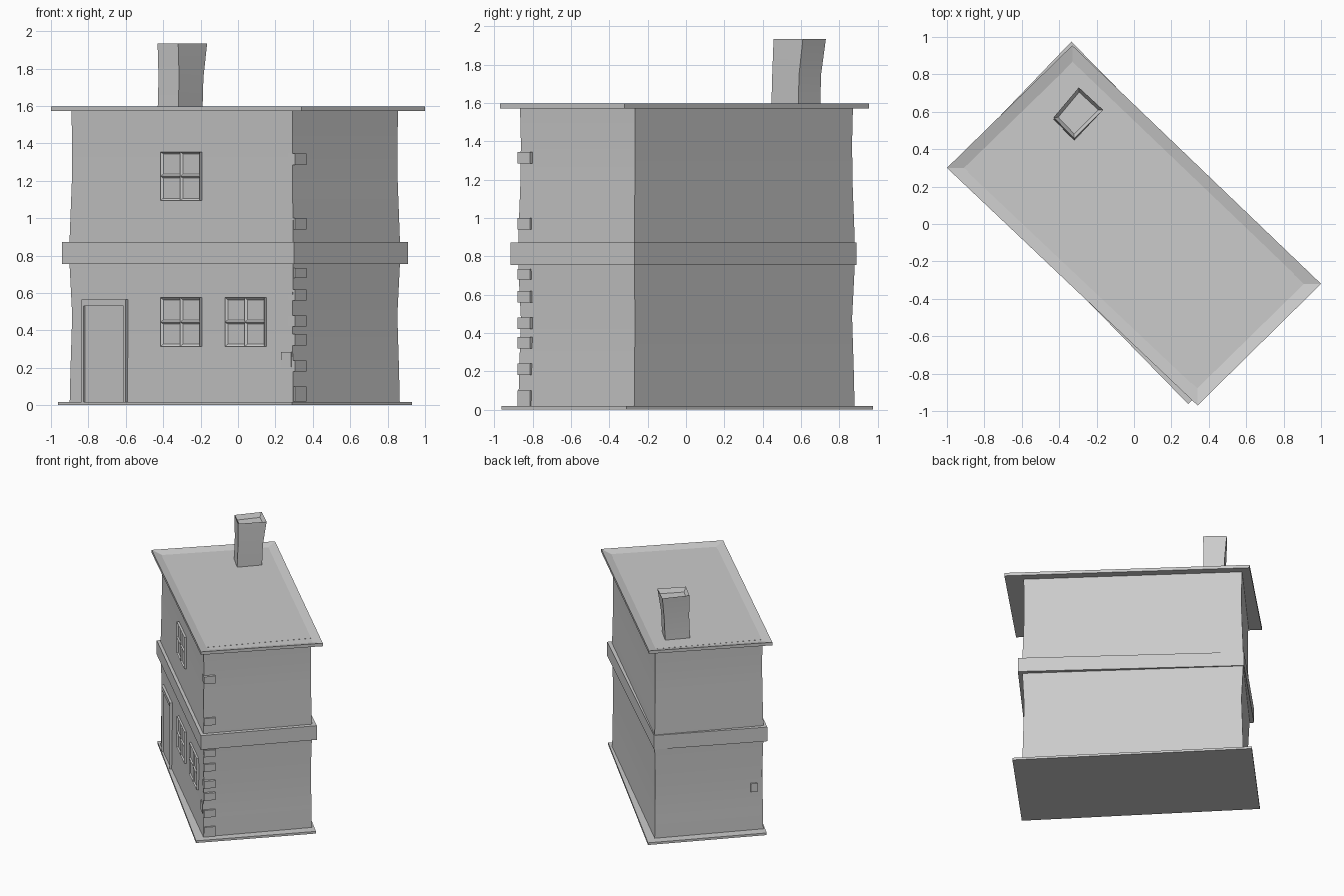
import bpy, bmesh, math
from mathutils import Matrix, Vector

if "Cube" in bpy.data.objects:
    bpy.data.objects.remove(bpy.data.objects["Cube"], do_unlink=True)

stone = bpy.data.materials.new("stone_grey")
stone.use_nodes = True
GREY = (0.6, 0.6, 0.6, 1)
stone.diffuse_color = GREY
stone.node_tree.nodes["Principled BSDF"].inputs["Base Color"].default_value = GREY


def finish(name, bm, smooth=False):
    bmesh.ops.recalc_face_normals(bm, faces=bm.faces)
    mesh = bpy.data.meshes.new(name)
    bm.to_mesh(mesh)
    bm.free()
    mesh.materials.append(stone)
    ob = bpy.data.objects.new(name, mesh)
    bpy.context.collection.objects.link(ob)
    if smooth:
        bpy.ops.object.select_all(action="DESELECT")
        ob.select_set(True)
        bpy.context.view_layer.objects.active = ob
        bpy.ops.object.shade_smooth_by_angle(angle=math.radians(30))
    return ob


def loft(name, rings, inset=0, depth=0, smooth=False):
    """Stack four-cornered rings (corners, z); optionally sink the top face."""
    bm = bmesh.new()
    loops = [[bm.verts.new((x, y, z)) for x, y in pts] for pts, z in rings]
    for low, high in zip(loops, loops[1:]):
        for i in range(4):
            j = (i + 1) % 4
            bm.faces.new((low[i], low[j], high[j], high[i]))
    bm.faces.new(loops[0][::-1])
    top = bm.faces.new(loops[-1])
    bm.normal_update()
    if inset:
        bmesh.ops.inset_individual(bm, faces=[top], thickness=inset)
        bm.normal_update()
        for v in top.verts:
            v.co.z -= depth
    return finish(name, bm, smooth)


def wall_frame(a, b):
    """Local x runs along the wall, local -y points out of it."""
    along = Vector((b[0] - a[0], b[1] - a[1], 0)).normalized()
    m = Matrix.Rotation(math.atan2(along.y, along.x), 4, "Z")
    return Matrix.Translation((a[0], a[1], 0)) @ m


def block(name, frame, s, z, out, back=0.04, panes=False):
    bm = bmesh.new()
    bmesh.ops.create_cube(bm, size=1)
    size = Vector((s[1] - s[0], out + back, z[1] - z[0]))
    mid = Vector(((s[0] + s[1]) / 2, (back - out) / 2, (z[0] + z[1]) / 2))
    bmesh.ops.scale(bm, vec=size, verts=bm.verts)
    bmesh.ops.translate(bm, vec=mid, verts=bm.verts)
    if panes:
        # split the outer face in four and sink each pane
        for axis in ((1, 0, 0), (0, 0, 1)):
            bmesh.ops.bisect_plane(bm, geom=bm.verts[:] + bm.edges[:] + bm.faces[:],
                                   plane_co=mid, plane_no=axis)
        bm.normal_update()
        outer = [f for f in bm.faces if f.normal.y < -0.9]
        bmesh.ops.inset_individual(bm, faces=outer, thickness=0.016)
        for v in {v for f in outer for v in f.verts}:
            v.co.y += 0.01
    bm.transform(frame)
    return finish(name, bm)


# Corners run: left, front, right, back
WALL = [(-0.9, 0.275), (0.295, -0.875), (0.865, -0.27), (-0.33, 0.88)]
BASE = [(-0.963, 0.32), (0.29, -0.963), (0.93, -0.31), (-0.335, 0.975)]
BAND = [(-0.94, 0.28), (0.3, -0.915), (0.91, -0.27), (-0.33, 0.89)]
ROOF = [(-1, 0.3), (0.34, -0.97), (1, -0.32), (-0.33, 0.955)]


def scaled(pts, k):
    return [(x * k, y * k) for x, y in pts]


# Ground slab, slightly waisted walls, storey band and sunken roof
loft("ground_slab", [(BASE, 0), (BASE, 0.018)])
profile = [(1, 0.01), (0.995, 0.2), (0.985, 0.48), (1, 0.74), (1, 0.9),
           (0.987, 1.2), (0.985, 1.4), (0.99, 1.58)]
loft("walls", [(scaled(WALL, k), z) for k, z in profile], smooth=True)
loft("storey_band", [(BAND, 0.755), (BAND, 0.872)])
loft("roof", [(ROOF, 1.572), (ROOF, 1.597)], inset=0.092, depth=0.018)

# Leaning chimney with a sunken top
chimney_low = [(-0.43, 0.56), (-0.32, 0.445), (-0.19, 0.585), (-0.30, 0.70)]
chimney_mid = [(-0.425, 0.565), (-0.315, 0.45), (-0.185, 0.59), (-0.295, 0.705)]
chimney_top = [(-0.43, 0.57), (-0.32, 0.457), (-0.165, 0.61), (-0.295, 0.73)]
loft("chimney", [(chimney_low, 1.57), (chimney_mid, 1.75), (chimney_top, 1.935)],
     inset=0.025, depth=0.035, smooth=True)

front = wall_frame(WALL[0], WALL[1])
end = wall_frame(WALL[1], WALL[2])
far_end = wall_frame(WALL[3], WALL[0])


def along_front(x, out=0.012):
    return (x + 0.9 + 0.69 * out) / 0.72


# Windows
for name, x, z in (("upper_window", -0.415, 1.095),
                   ("lower_window_a", -0.415, 0.315),
                   ("lower_window_b", -0.07, 0.315)):
    block(name, front, (along_front(x), along_front(x + 0.21)), (z, z + 0.26),
          0.012, panes=True)

# Door and its frame
left, right = along_front(-0.835), along_front(-0.6)
block("door", front, (left, right), (0.01, 0.54), 0.003)
block("door_jamb_left", front, (left, left + 0.014), (0.01, 0.565), 0.015)
block("door_jamb_right", front, (right - 0.014, right), (0.01, 0.565), 0.015)
block("door_lintel", front, (left, right), (0.53, 0.565), 0.015)

# Corner stones
for i, (z, h) in enumerate([(0.02, 0.08), (0.18, 0.06), (0.32, 0.06), (0.42, 0.06),
                            (0.56, 0.06), (0.68, 0.055), (0.94, 0.06), (1.285, 0.06)]):
    block(f"corner_stone_{i}", end, (0.004, 0.092), (z, z + h), 0.01)
block("front_corner_stone", front, (1.57, 1.645), (0.205, 0.285), 0.003)
block("far_corner_stone", far_end, (0.735, 0.785), (0.33, 0.40), 0.003)
